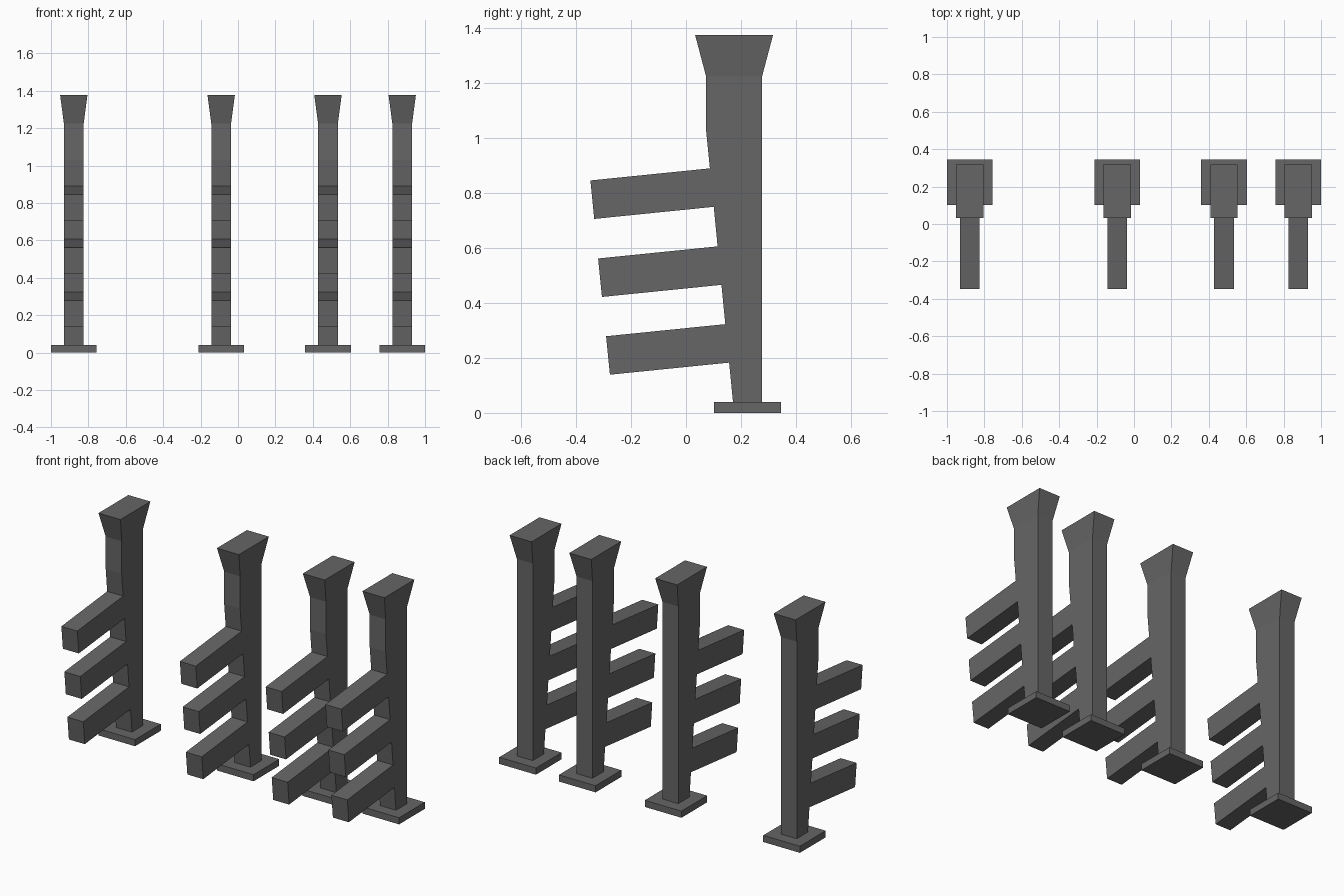
import bpy
import bmesh

cube = bpy.data.objects.get("Cube")
if cube:
    bpy.data.objects.remove(cube, do_unlink=True)

POST_X = (-0.878, -0.09, 0.481, 0.878)
HALF_W = 0.053          # half width of post and arms
BACK_Y = 0.277

grey = bpy.data.materials.new("dark_grey")
grey.use_nodes = True
colour = (0.133, 0.133, 0.133, 1)
grey.diffuse_color = colour
grey.node_tree.nodes["Principled BSDF"].inputs["Base Color"].default_value = colour


def make_object(name, bm, x):
    bmesh.ops.recalc_face_normals(bm, faces=bm.faces)
    mesh = bpy.data.meshes.new(name)
    bm.to_mesh(mesh)
    bm.free()
    mesh.materials.append(grey)
    obj = bpy.data.objects.new(name, mesh)
    obj.location.x = x
    bpy.context.collection.objects.link(obj)


def loft(lower, upper):
    """Solid between two (half_x, y_min, y_max, z) rectangles."""
    bm = bmesh.new()
    rings = []
    for hx, y0, y1, z in (lower, upper):
        corners = ((-hx, y0), (hx, y0), (hx, y1), (-hx, y1))
        rings.append([bm.verts.new((x, y, z)) for x, y in corners])
    for ring in rings:
        bm.faces.new(ring)
    for i in range(4):
        j = (i + 1) % 4
        bm.faces.new((rings[0][i], rings[0][j], rings[1][j], rings[1][i]))
    return bm


def post_with_arms():
    """Side profile of the leaning-front post and its arms, extruded in x."""
    outline = [(BACK_Y, 0.04), (BACK_Y, 1.225), (0.073, 1.225), (0.073, 1.03)]
    # Each arm: root top, tip top, tip bottom, root bottom
    for root_y, root_z, tip_y in ((0.087, 0.89, -0.348),
                                  (0.115, 0.606, -0.32),
                                  (0.143, 0.323, -0.291)):
        outline += [(root_y, root_z), (tip_y, root_z - 0.044),
                    (tip_y + 0.014, root_z - 0.184), (root_y + 0.014, root_z - 0.14)]
    outline.append((0.171, 0.04))
    bm = bmesh.new()
    side = bm.faces.new([bm.verts.new((-HALF_W, y, z)) for y, z in outline])
    new = bmesh.ops.extrude_face_region(bm, geom=[side], use_keep_orig=True)
    verts = [v for v in new["geom"] if isinstance(v, bmesh.types.BMVert)]
    bmesh.ops.translate(bm, verts=verts, vec=(2 * HALF_W, 0, 0))
    return bm


# Four identical posts, each with a foot plate and flared cap
for n, x in enumerate(POST_X, 1):
    make_object(f"base_plate_{n}",
                loft((0.122, 0.102, 0.346, 0), (0.122, 0.102, 0.346, 0.04)), x)
    make_object(f"post_with_arms_{n}", post_with_arms(), x)
    make_object(f"flared_cap_{n}",
                loft((HALF_W, 0.073, BACK_Y, 1.225), (0.073, 0.033, 0.317, 1.376)), x)
